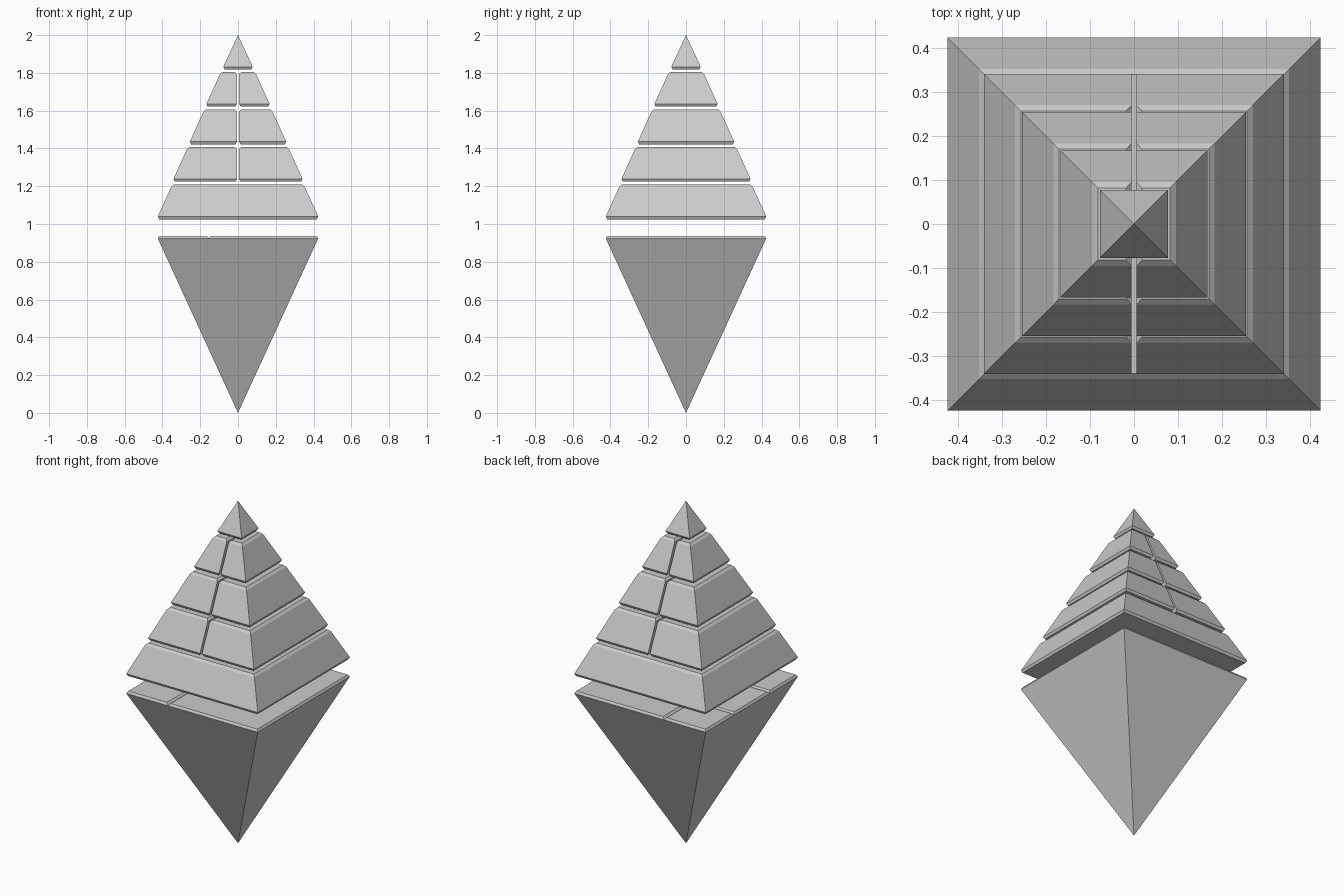
import bpy, bmesh

if "Cube" in bpy.data.objects:
    bpy.data.objects.remove(bpy.data.objects["Cube"])


def make_object(name, bm):
    bmesh.ops.recalc_face_normals(bm, faces=bm.faces)
    mesh = bpy.data.meshes.new(name)
    bm.to_mesh(mesh)
    bm.free()
    ob = bpy.data.objects.new(name, mesh)
    bpy.context.collection.objects.link(ob)
    return ob


def loft(name, rings, tip=None, side=0):
    """Stack rectangles (x0, x1, y half, z); tip = (index, z) closes to a point."""
    bm = bmesh.new()
    loops = []
    for x0, x1, h, z in rings:
        pts = [(x0, -h), (x1, -h), (x1, h), (x0, h)]
        loops.append([bm.verts.new((x, y, z)) for x, y in pts])
    for a, b in zip(loops, loops[1:]):
        for i in range(4):
            j = (i + 1) % 4
            bm.faces.new((a[i], a[j], b[j], b[i]))
    for end in (0, -1):
        if tip and tip[0] == end:
            v = bm.verts.new((0, 0, tip[1]))
            for i in range(4):
                bm.faces.new((loops[end][i], loops[end][(i + 1) % 4], v))
        else:
            bm.faces.new(loops[end])
    return make_object(name, bm)


# Upper tip
loft("upper_tip", [(-.071, .071, .071, 1.819), (-.078, .078, .078, 1.832)], tip=(-1, 2.0))

# Chamfered layers: bottom z, widest half width, split in two or not
for n, (z, w, split) in enumerate([(1.622, .167, True), (1.422, .255, True),
                                   (1.224, .342, True), (1.025, .425, False)]):
    t = w - .0715
    profile = [(w - .007, z, .013), (w, z + .014, .006),
               (t, z + .172, .006), (t - .013, z + .184, .018)]
    if split:
        for s, label in ((-1, "left"), (1, "right")):
            rings = [(min(s * g, s * h), max(s * g, s * h), h, zz) for h, zz, g in profile]
            loft(f"layer_{n + 1}_{label}", rings)
    else:
        loft(f"layer_{n + 1}", [(-h, h, h, zz) for h, zz, g in profile])

# Lower pyramid with chamfered rim
base = loft("lower_pyramid", [(-.425, .425, .425, .924), (-.417, .417, .417, .937)], tip=(0, 0))


def groove(name, center, start, end, along_y):
    """V-shaped prism that cuts the top of the lower pyramid."""
    bm = bmesh.new()
    ends = []
    for p in (start, end):
        ring = []
        for d, z in ((0, .925), (.024, .949), (-.024, .949)):
            co = (center + d, p, z) if along_y else (p, center + d, z)
            ring.append(bm.verts.new(co))
        bm.faces.new(ring)
        ends.append(ring)
    a, b = ends
    for i in range(3):
        j = (i + 1) % 3
        bm.faces.new((a[i], a[j], b[j], b[i]))
    cutter = make_object(name, bm)
    cutter.hide_render = True
    cutter.hide_set(True)
    mod = base.modifiers.new(name, 'BOOLEAN')
    mod.operation = 'DIFFERENCE'
    mod.solver = 'EXACT'
    mod.object = cutter


# Seams in the lower pyramid's top
groove("seam_cutter_long", -.155, -.6, .6, True)
groove("seam_cutter_front", -.165, -.6, -.157, False)
groove("seam_cutter_back", .165, -.6, -.157, False)

# Bake the cuts and drop the cutters
bpy.context.view_layer.update()
graph = bpy.context.evaluated_depsgraph_get()
cut_mesh = bpy.data.meshes.new_from_object(base.evaluated_get(graph))
cutters = [m.object for m in base.modifiers]
base.modifiers.clear()
base.data = cut_mesh
for c in cutters:
    bpy.data.objects.remove(c)
